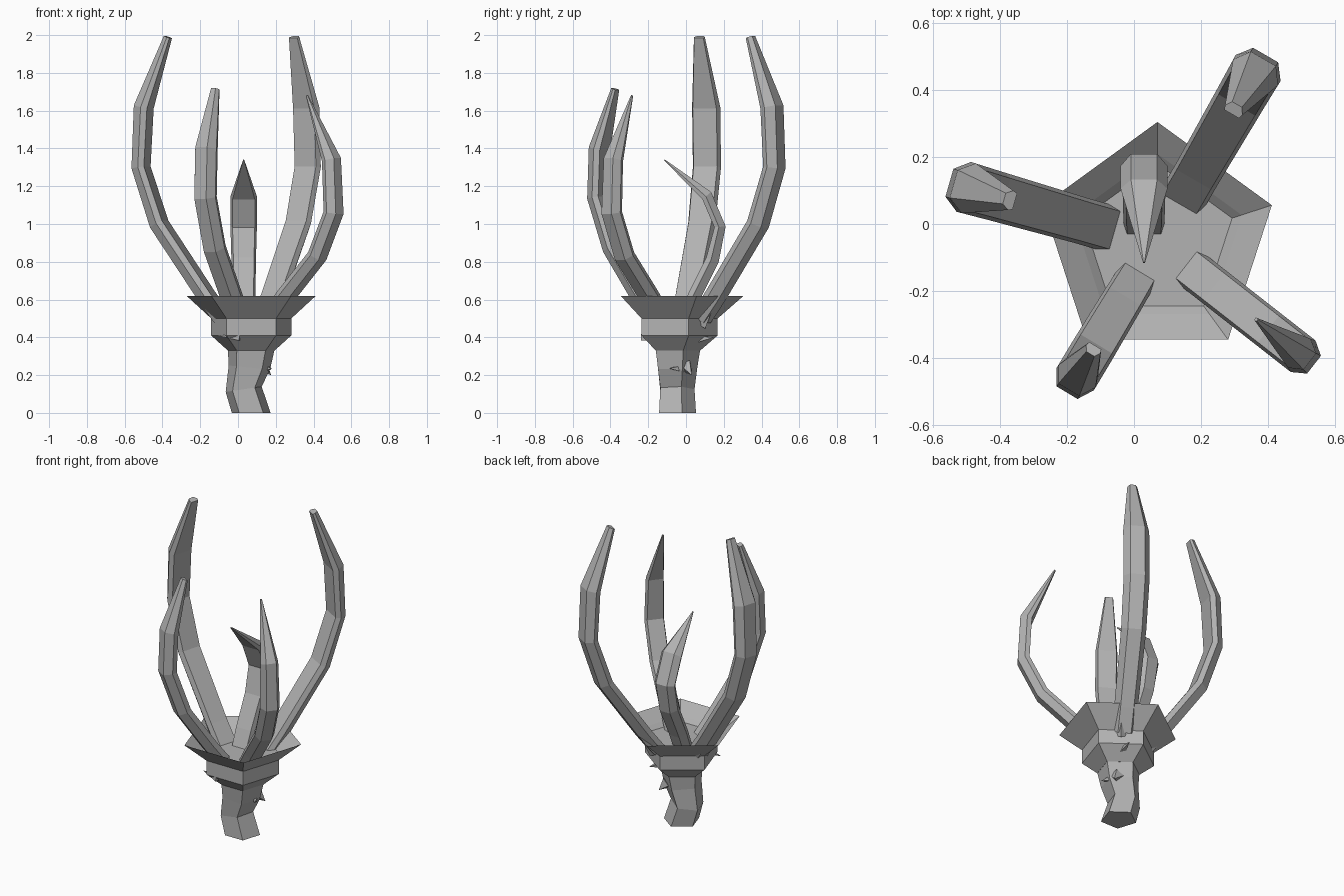
import bpy, bmesh
from math import sin, cos, pi, radians
from mathutils import Vector

cube = bpy.data.objects.get("Cube")
if cube:
    bpy.data.objects.remove(cube)

stone = bpy.data.materials.new("grey_stone")
stone.use_nodes = True
GREY = (0.45, 0.45, 0.45, 1)
stone.diffuse_color = GREY
stone.node_tree.nodes["Principled BSDF"].inputs["Base Color"].default_value = GREY

AXIS = Vector((0.07, -0.055, 0))


def loft(name, rings, cap_start=True, cap_end=True):
    """Skin a list of equally sized point rings."""
    bm = bmesh.new()
    loops = [[bm.verts.new(p) for p in ring] for ring in rings]
    n = len(loops[0])
    for a, b in zip(loops, loops[1:]):
        for i in range(n):
            j = (i + 1) % n
            bm.faces.new((a[i], a[j], b[j], b[i]))
    if cap_start:
        bm.faces.new(loops[0][::-1])
    if cap_end:
        bm.faces.new(loops[-1])
    bmesh.ops.remove_doubles(bm, verts=bm.verts, dist=0.0005)
    bmesh.ops.recalc_face_normals(bm, faces=bm.faces)
    mesh = bpy.data.meshes.new(name)
    bm.to_mesh(mesh)
    bm.free()
    mesh.materials.append(stone)
    obj = bpy.data.objects.new(name, mesh)
    bpy.context.collection.objects.link(obj)
    return obj


def pentagon(radius, z, shift=0.0, tilt=0.0):
    """Five-sided ring with a corner towards the back."""
    pts = []
    for i in range(5):
        a = pi / 2 + i * 2 * pi / 5
        x = radius * cos(a)
        pts.append(AXIS + Vector((x + shift, radius * sin(a), z + tilt * x)))
    return pts


# Crooked handle
loft("handle", [pentagon(0.108, 0), pentagon(0.1, 0.125, -0.04, 0.15),
                pentagon(0.115, 0.24, -0.01, -0.1), pentagon(0.13, 0.335)])

# Stepped collar with a flared, hollowed rim
loft("collar", [pentagon(0.13, 0.33), pentagon(0.223, 0.41), pentagon(0.223, 0.5),
                pentagon(0.36, 0.62), pentagon(0.265, 0.555), pentagon(0.235, 0.53)])


def claw(name, azimuth, path, origin=AXIS):
    """Curved prong; path rows are (radius, height, width, thickness)."""
    a = radians(azimuth)
    out, side = Vector((cos(a), sin(a), 0)), Vector((-sin(a), cos(a), 0))
    pts = [origin + out * r + Vector((0, 0, z)) for r, z, w, t in path]
    section = [(-0.42, -0.5), (0.42, -0.5), (0.5, -0.1),
               (0.28, 0.5), (-0.28, 0.5), (-0.5, -0.1)]
    rings = []
    for i, (r, z, w, t) in enumerate(path):
        tangent = (pts[min(i + 1, len(pts) - 1)] - pts[max(i - 1, 0)]).normalized()
        normal = side.cross(tangent).normalized()
        if normal.dot(out) < 0:
            normal.negate()
        rings.append([pts[i] + side * u * w + normal * v * t for u, v in section])
    loft(name, rings)


# Two tall claws share one shape
tall = [(0.16, 0.5, 0.14, 0.08), (0.25, 0.62, 0.14, 0.08), (0.51, 1.0, 0.15, 0.08),
        (0.61, 1.3, 0.155, 0.075), (0.595, 1.62, 0.155, 0.08), (0.46, 1.99, 0.06, 0.035)]
claw("back_left_claw", 60, tall)
claw("right_claw", 164, tall)

# Shorter front claws, one blunt and one pointed
claw("front_right_claw", 239,
     [(0.13, 0.5, 0.12, 0.08), (0.22, 0.62, 0.125, 0.08), (0.39, 0.87, 0.13, 0.08),
      (0.485, 1.14, 0.13, 0.08), (0.475, 1.4, 0.13, 0.08), (0.375, 1.715, 0.05, 0.03)])
claw("front_left_claw", -38,
     [(0.13, 0.5, 0.12, 0.07), (0.24, 0.62, 0.12, 0.07), (0.45, 0.83, 0.12, 0.07),
      (0.56, 1.06, 0.12, 0.07), (0.545, 1.34, 0.11, 0.07), (0.375, 1.68, 0.01, 0.01)])

# Small hooked talon in the middle
claw("centre_talon", 90,
     [(0.05, 0.5, 0.12, 0.07), (0.1, 0.62, 0.125, 0.07), (0.195, 0.81, 0.13, 0.07),
      (0.235, 0.985, 0.14, 0.06), (0.165, 1.15, 0.14, 0.06), (-0.06, 1.34, 0.006, 0.006)],
     Vector((0.03, -0.055, 0)))


def thorn(name, base, tip, size):
    """Four-sided spike from base to tip."""
    base, tip = Vector(base), Vector(tip)
    axis = (tip - base).normalized()
    u = axis.orthogonal().normalized() * size
    v = axis.cross(u)
    loft(name, [[base + u, base + v, base - u, base - v], [tip] * 4], cap_end=False)


# Splintered thorns on the collar and handle
thorn("collar_back_thorn", (0.17, 0.085, 0.465), (0.215, 0.145, 0.56), 0.03)
thorn("collar_front_thorn", (0.01, -0.22, 0.4), (-0.11, -0.2, 0.41), 0.025)
thorn("collar_side_thorn", (0.14, 0.06, 0.39), (0.16, 0.15, 0.4), 0.025)
thorn("handle_thorn", (0.14, -0.02, 0.235), (0.18, -0.09, 0.235), 0.025)
thorn("handle_side_thorn", (0.13, 0.0, 0.25), (0.175, 0.03, 0.2), 0.04)
